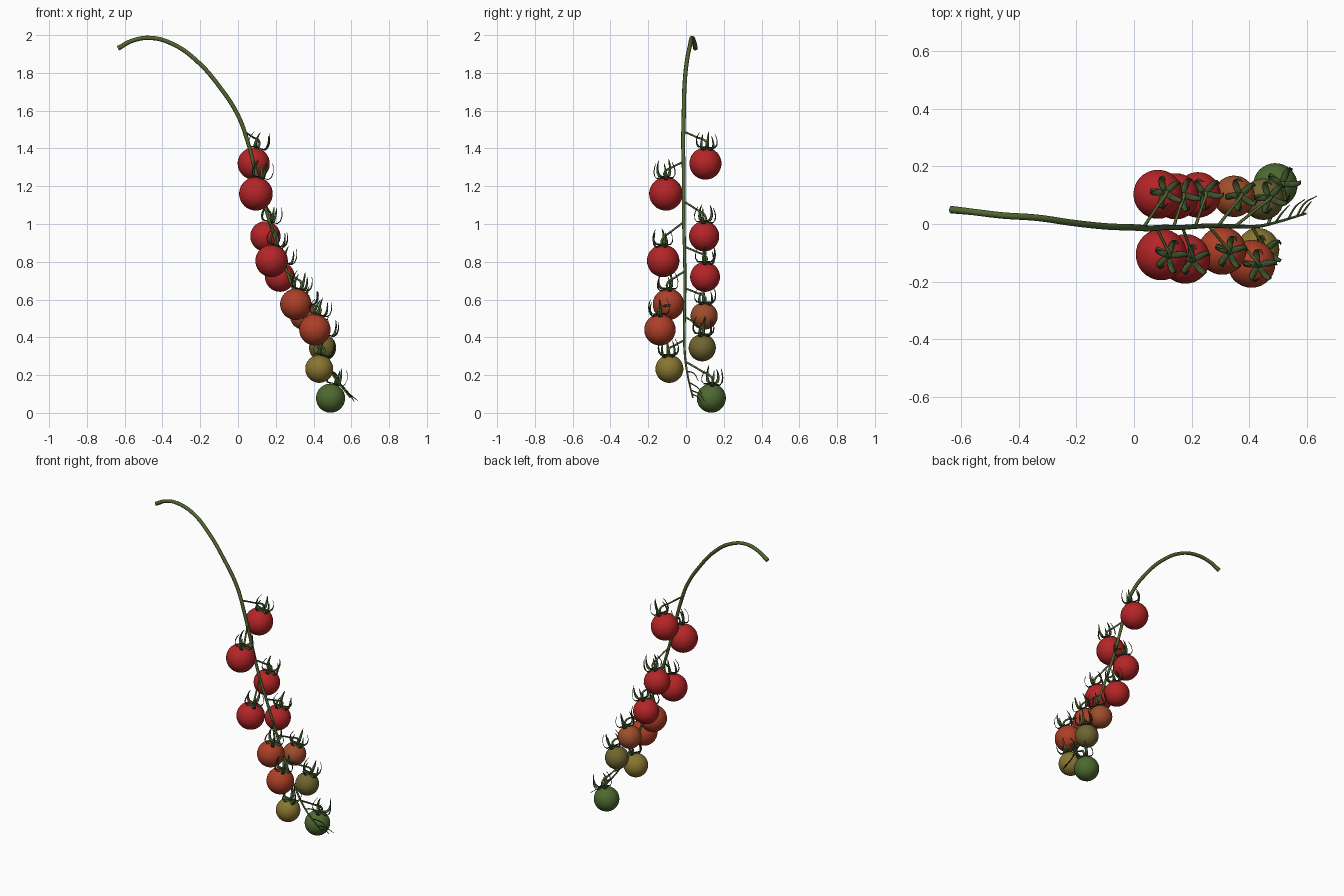
import bpy, bmesh, math, random
from mathutils import Vector, Matrix

if "Cube" in bpy.data.objects:
    bpy.data.objects.remove(bpy.data.objects["Cube"])

random.seed(4)


def material(name, rgb):
    m = bpy.data.materials.new(name)
    m.diffuse_color = (*rgb, 1)
    m.use_nodes = True
    m.node_tree.nodes["Principled BSDF"].inputs["Base Color"].default_value = m.diffuse_color
    return m


stem_mat = material("stem_green", (0.085, 0.13, 0.03))
leaf_mat = material("calyx_green", (0.045, 0.085, 0.025))
skins = {
    "red": material("ripe_red", (0.46, 0.018, 0.02)),
    "orange": material("orange_red", (0.42, 0.05, 0.02)),
    "rust": material("rust", (0.34, 0.075, 0.025)),
    "olive": material("olive", (0.16, 0.13, 0.03)),
    "yellow": material("yellow_olive", (0.25, 0.18, 0.03)),
    "green": material("unripe_green", (0.075, 0.14, 0.03)),
}


def tube(name, points, radius, mat):
    """Smooth tapered tube; each point is (x, y, z, radius factor)."""
    cu = bpy.data.curves.new(name, "CURVE")
    cu.dimensions = "3D"
    cu.bevel_depth = radius
    cu.bevel_resolution = 2
    cu.resolution_u = 8
    cu.use_fill_caps = True
    sp = cu.splines.new("BEZIER")
    sp.bezier_points.add(len(points) - 1)
    for bp, (x, y, z, f) in zip(sp.bezier_points, points):
        bp.co = (x, y, z)
        bp.radius = f
        bp.handle_left_type = bp.handle_right_type = "AUTO"
    cu.materials.append(mat)
    ob = bpy.data.objects.new(name, cu)
    bpy.context.collection.objects.link(ob)
    return ob


# Main stem, arching over and hanging down
STEM = [(-0.635, 0.05, 1.93, 1.15), (-0.56, 0.042, 1.97, 1), (-0.46, 0.03, 1.985, 1),
        (-0.34, 0.022, 1.95, 1), (-0.22, 0.005, 1.865, 1), (-0.10, -0.008, 1.73, 1),
        (0.0, -0.012, 1.575, 1), (0.05, -0.015, 1.44, 0.95), (0.10, -0.012, 1.25, 0.85),
        (0.165, -0.012, 1.02, 0.8), (0.22, -0.008, 0.86, 0.75), (0.28, -0.006, 0.69, 0.7),
        (0.35, -0.008, 0.51, 0.65), (0.43, -0.008, 0.34, 0.55), (0.49, 0.005, 0.22, 0.45),
        (0.595, 0.036, 0.08, 0.35)]
tube("main_stem", STEM, 0.0112, stem_mat)


def on_stem(z):
    for a, b in zip(STEM[2:], STEM[3:]):
        if b[2] <= z <= a[2]:
            t = (a[2] - z) / (a[2] - b[2])
            return Vector(a[:3]).lerp(Vector(b[:3]), t)


def calyx(name, place):
    """Five pointed sepals that lie on the fruit and then curl upwards."""
    bm = bmesh.new()
    for i in range(5):
        turn = Matrix.Rotation(math.tau * i / 5 + random.uniform(-0.15, 0.15), 4, "Z")
        k = random.uniform(0.85, 1.1)
        lean = random.uniform(-0.008, 0.008)
        path = [(0, 0.006, 0.007), (0.024, 0.003, 0.011), (0.044, 0.002, 0.010),
                (0.056, 0.018, 0.008), (0.058, 0.042, 0.006),
                (0.052, 0.066, 0.004), (0.043, 0.086, 0.0008)]
        rows = []
        for j, (r, h, w) in enumerate(path):
            side = lean * (j / 6) ** 2
            rows.append([bm.verts.new(turn @ Vector((r, side + s * w, h * k + (0.002 if s else 0))))
                         for s in (-1, 0, 1)])
        for a, b in zip(rows, rows[1:]):
            for c in (0, 1):
                bm.faces.new((a[c], b[c], b[c + 1], a[c + 1]))
    me = bpy.data.meshes.new(name)
    bm.to_mesh(me)
    bm.free()
    me.materials.append(leaf_mat)
    me.shade_smooth()
    ob = bpy.data.objects.new(name, me)
    ob.matrix_world = place
    bpy.context.collection.objects.link(ob)
    sol = ob.modifiers.new("thickness", "SOLIDIFY")
    sol.thickness = 0.002
    sol.offset = 0


# Tomatoes: x, y, z, radius, colour, height where the stalk leaves the stem
FRUIT = [
    (0.083, 0.103, 1.32, 0.085, "red", 1.49),
    (0.095, -0.106, 1.16, 0.089, "red", 1.33),
    (0.145, 0.096, 0.935, 0.080, "red", 1.12),
    (0.178, -0.121, 0.805, 0.086, "red", 1.01),
    (0.222, 0.101, 0.72, 0.079, "red", 0.88),
    (0.306, -0.093, 0.575, 0.083, "orange", 0.75),
    (0.347, 0.096, 0.513, 0.072, "rust", 0.66),
    (0.407, -0.138, 0.44, 0.083, "orange", 0.59),
    (0.448, 0.086, 0.345, 0.072, "olive", 0.51),
    (0.430, -0.088, 0.233, 0.074, "yellow", 0.385),
    (0.490, 0.134, 0.078, 0.077, "green", 0.27),
]
for n, (x, y, z, r, skin, z0) in enumerate(FRUIT, 1):
    side = 1 if y > 0 else -1
    axis = Vector((0.28, 0.06 * side, 1)).normalized()
    centre = Vector((x, y, z))
    place = axis.to_track_quat("Z", "Y").to_matrix().to_4x4()

    # Fruit body with a shallow dimple under the calyx
    bm = bmesh.new()
    bmesh.ops.create_uvsphere(bm, u_segments=32, v_segments=20, radius=r)
    for v in bm.verts:
        d = math.hypot(v.co.x, v.co.y) / r
        if v.co.z > 0 and d < 0.35:
            v.co.z -= 0.04 * r * (1 - d / 0.35)
    me = bpy.data.meshes.new(f"tomato_{n}")
    bm.to_mesh(me)
    bm.free()
    me.materials.append(skins[skin])
    me.shade_smooth()
    ob = bpy.data.objects.new(f"tomato_{n}", me)
    ob.matrix_world = Matrix.Translation(centre) @ place
    bpy.context.collection.objects.link(ob)

    # Calyx and stalk
    top = centre + axis * r * 0.96
    calyx(f"calyx_{n}", Matrix.Translation(top) @ place @ Matrix.Rotation(random.uniform(0, 6), 4, "Z"))
    a = on_stem(z0)
    knee = top + axis * 0.032
    mid = a.lerp(knee, 0.55) + Vector((0, 0, 0.004))
    tube(f"stalk_{n}", [(*a, 1), (*mid, 0.9), (*knee, 1.15), (*top, 1.1)], 0.0055, stem_mat)

# Bare twigs at the tip, each ending in a small hook
TWIGS = [((0.49, 0.005, 0.22), (0.515, 0.04, 0.21), (0.54, 0.066, 0.17)),
         ((0.535, 0.018, 0.16), (0.56, 0.06, 0.135), (0.592, 0.085, 0.10)),
         ((0.565, 0.027, 0.12), (0.59, 0.07, 0.10), (0.634, 0.097, 0.065)),
         ((0.58, 0.031, 0.10), (0.60, 0.06, 0.085), (0.615, 0.078, 0.06))]
for n, pts in enumerate(TWIGS, 1):
    tube(f"twig_{n}", [(*p, f) for p, f in zip(pts, (1, 0.9, 0.4))], 0.0035, leaf_mat)
